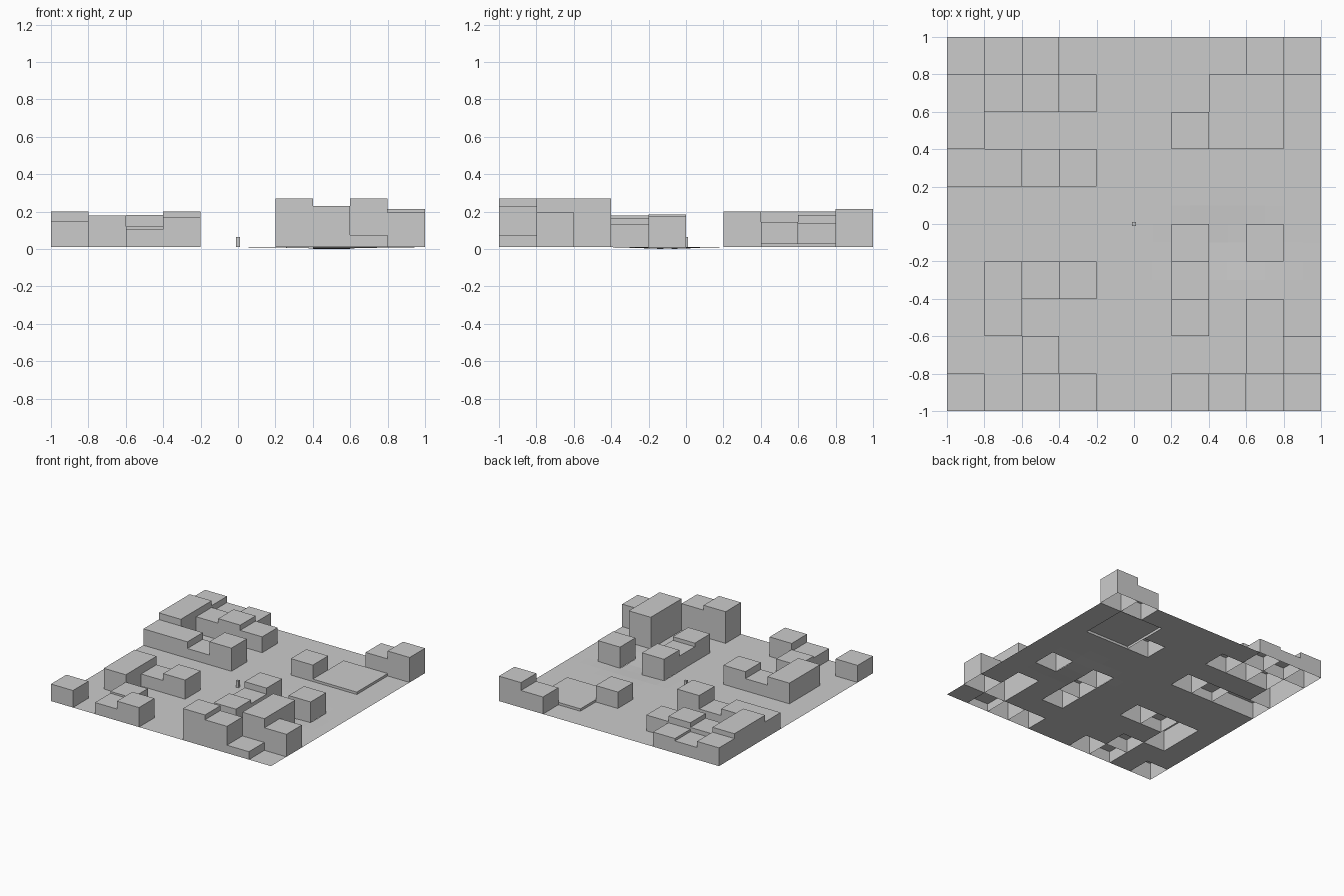
import bpy, bmesh, math

if "Cube" in bpy.data.objects:
    bpy.data.objects.remove(bpy.data.objects["Cube"])

CELL = 0.2

def ground_z(x, y):
    """Ground level: flat at 0.01 with a very shallow dip on the right."""
    r = math.hypot((x - 0.5) / 0.47, (y + 0.1) / 0.27)
    return 0.01 if r >= 1 else 0.01 - 0.005 * (1 + math.cos(math.pi * r))

def make_object(name, bm):
    bmesh.ops.remove_doubles(bm, verts=bm.verts, dist=1e-4)
    me = bpy.data.meshes.new(name)
    bm.to_mesh(me)
    bm.free()
    ob = bpy.data.objects.new(name, me)
    bpy.context.collection.objects.link(ob)
    return ob

def block(name, x0, y0, x1, y1, top, closed=False):
    """Flat-topped box, open underneath unless closed."""
    bm = bmesh.new()
    pts = [(x0, y0), (x1, y0), (x1, y1), (x0, y1)]
    low = [bm.verts.new((x, y, ground_z(x, y))) for x, y in pts]
    high = [bm.verts.new((x, y, top)) for x, y in pts]
    bm.faces.new(high)
    for i in range(4):
        j = (i + 1) % 4
        bm.faces.new((low[i], low[j], high[j], high[i]))
    if closed:
        bm.faces.new(low[::-1])
    return make_object(name, bm)

# city blocks: column, row (0..9 from front left), cells wide, cells deep, top z
BLOCKS = [
    # front left quarter
    (0, 0, 1, 1, 0.15), (2, 0, 1, 1, 0.105), (3, 0, 1, 1, 0.17),
    (2, 1, 1, 1, 0.12), (1, 2, 1, 2, 0.18), (2, 3, 1, 1, 0.11), (3, 3, 1, 1, 0.167),
    # front right quarter
    (6, 0, 1, 1, 0.27), (7, 0, 1, 1, 0.23), (8, 0, 1, 1, 0.075),
    (9, 1, 1, 1, 0.195), (8, 1, 1, 2, 0.27),
    (6, 2, 1, 1, 0.165), (6, 3, 1, 1, 0.135), (6, 4, 1, 1, 0.185), (8, 4, 1, 1, 0.178),
    # back left quarter
    (0, 6, 2, 1, 0.145), (2, 6, 1, 1, 0.09), (3, 6, 1, 1, 0.2),
    (0, 7, 1, 2, 0.2), (1, 8, 1, 1, 0.145), (2, 8, 1, 1, 0.183), (3, 8, 1, 1, 0.14),
    (0, 9, 1, 1, 0.16), (1, 9, 1, 1, 0.11), (2, 9, 1, 1, 0.13),
    # back right quarter
    (6, 7, 1, 1, 0.145), (7, 7, 2, 2, 0.03), (8, 9, 1, 1, 0.15), (9, 9, 1, 1, 0.215),
]

used = set()
for n, (c, r, w, d, top) in enumerate(BLOCKS):
    x0, y0 = -1 + c * CELL, -1 + r * CELL
    block(f"city_block_{n + 1:02d}", x0, y0, x0 + w * CELL, y0 + d * CELL, top)
    used |= {(c + i, r + j) for i in range(w) for j in range(d)}

# ground sheet with openings under the blocks
bm = bmesh.new()
N = 20
step = 2 / N
for i in range(N):
    for j in range(N):
        if (i // 2, j // 2) in used:
            continue
        x, y = -1 + i * step, -1 + j * step
        corners = [(x, y), (x + step, y), (x + step, y + step), (x, y + step)]
        bm.faces.new([bm.verts.new((a, b, ground_z(a, b))) for a, b in corners])
make_object("ground", bm)

# small post in the middle
block("centre_post", -0.01, -0.01, 0.01, 0.01, 0.065, closed=True)
